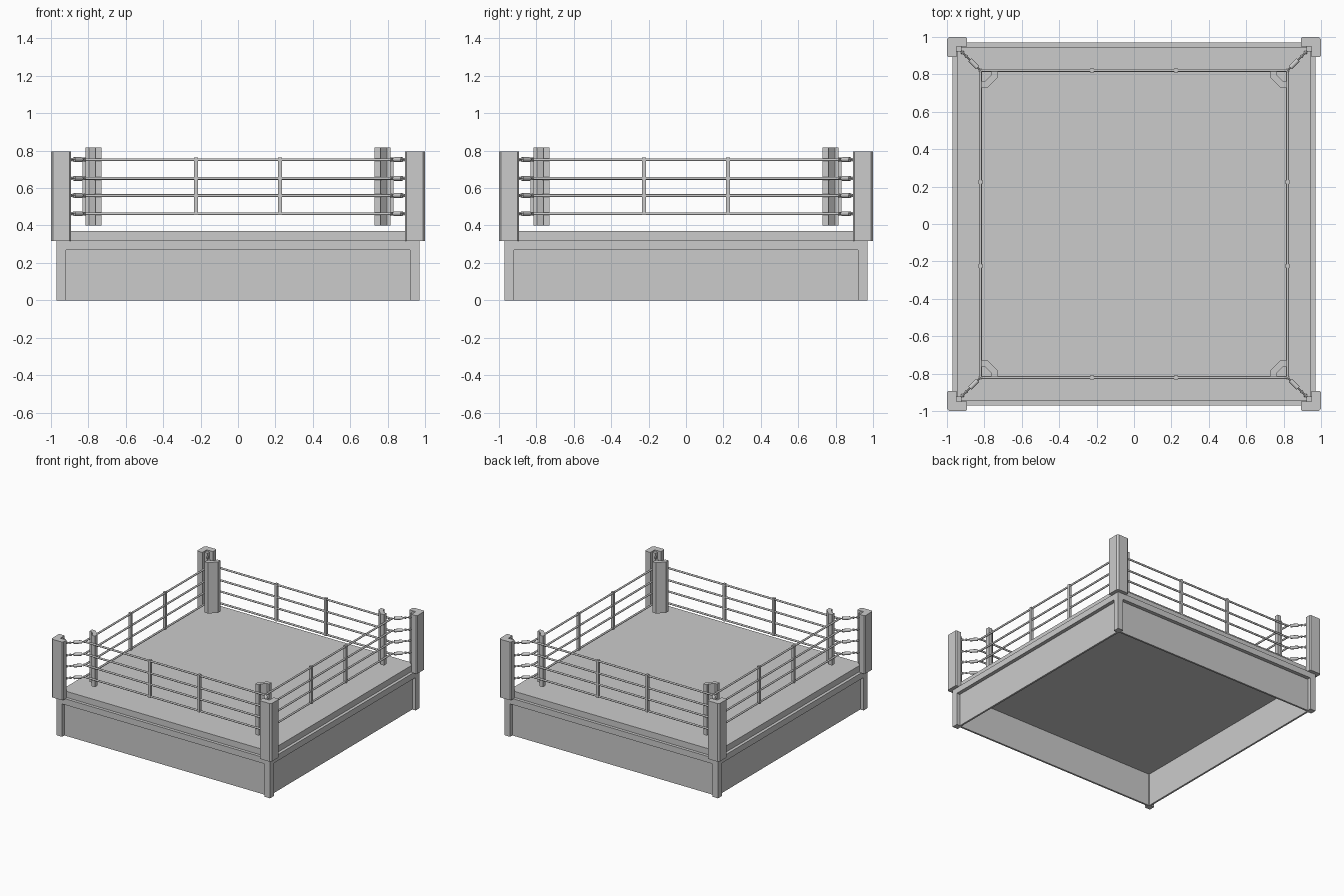
import bpy, bmesh, math
from mathutils import Vector

if "Cube" in bpy.data.objects:
    bpy.data.objects.remove(bpy.data.objects["Cube"])

CORNERS = [(1, 1), (-1, 1), (-1, -1), (1, -1)]
ROPE_Z = [0.463, 0.56, 0.652, 0.752]
ROPE_XY = 0.821


def finish(name, bm, smooth=False):
    bmesh.ops.recalc_face_normals(bm, faces=bm.faces)
    me = bpy.data.meshes.new(name)
    bm.to_mesh(me)
    bm.free()
    ob = bpy.data.objects.new(name, me)
    bpy.context.collection.objects.link(ob)
    if smooth:
        bpy.ops.object.select_all(action='DESELECT')
        ob.select_set(True)
        bpy.context.view_layer.objects.active = ob
        bpy.ops.object.shade_smooth_by_angle(angle=math.radians(40))
    return ob


def add_prism(bm, pts, z0, z1):
    vs = [bm.verts.new((x, y, z0)) for x, y in pts]
    face = bm.faces.new(vs)
    ext = bmesh.ops.extrude_face_region(bm, geom=[face], use_keep_orig=True)
    for v in ext['geom']:
        if isinstance(v, bmesh.types.BMVert):
            v.co.z = z1


def add_box(bm, x0, x1, y0, y1, z0, z1):
    add_prism(bm, [(x0, y0), (x1, y0), (x1, y1), (x0, y1)], z0, z1)


def add_rod(bm, a, b, r, sides=10):
    a, b = Vector(a), Vector(b)
    mat = (b - a).to_track_quat('Z', 'Y').to_matrix().to_4x4()
    mat.translation = (a + b) / 2
    bmesh.ops.create_cone(bm, cap_ends=True, segments=sides, radius1=r,
                          radius2=r, depth=(b - a).length, matrix=mat)


def corner_prisms(name, pts, z0, z1):
    bm = bmesh.new()
    for sx, sy in CORNERS:
        add_prism(bm, [(x * sx, y * sy) for x, y in pts], z0, z1)
    return finish(name, bm)


def block(name, h, z0, z1):
    bm = bmesh.new()
    add_box(bm, -h, h, -h, h, z0, z1)
    return finish(name, bm)


def square(a, b):
    return [(a, a), (b, a), (b, b), (a, b)]


# Platform: stepped frame with the canvas floor on top
block("platform_frame", 0.97, 0.27, 0.32)
block("canvas_floor", 0.945, 0.32, 0.37)

# Legs and recessed skirt panels, open underneath
corner_prisms("corner_legs", square(0.92, 0.97), 0, 0.27)
bm = bmesh.new()
for s in (-1, 1):
    a, b = sorted((s * 0.925, s * 0.94))
    add_box(bm, -0.93, 0.93, a, b, 0, 0.27)
    add_box(bm, a, b, -0.93, 0.93, 0, 0.27)
finish("skirt_panels", bm)

# Corner posts and the wrapped pads outside them
corner_prisms("corner_posts", square(0.922, 0.979), 0.32, 0.785)
corner_prisms("outer_post_pads",
              [(0.893, 0.95), (0.893, 0.992), (0.901, 1.0), (0.988, 1.0),
               (1.0, 0.988), (1.0, 0.901), (0.992, 0.893), (0.95, 0.893),
               (0.95, 0.95)], 0.317, 0.795)

# Pads inside the rope corners, notched at the back
corner_prisms("inner_corner_pads",
              [(0.73, 0.815), (0.73, 0.783), (0.783, 0.73), (0.815, 0.73),
               (0.815, 0.762), (0.797, 0.762), (0.762, 0.797),
               (0.762, 0.815)], 0.40, 0.818)

# Four square loops of rope
bm = bmesh.new()
for z in ROPE_Z:
    for i, (sx, sy) in enumerate(CORNERS):
        nx, ny = CORNERS[(i + 1) % 4]
        add_rod(bm, (sx * ROPE_XY, sy * ROPE_XY, z),
                (nx * ROPE_XY, ny * ROPE_XY, z), 0.0075)
finish("ropes", bm, True)

# Upright straps tying the ropes together
bm = bmesh.new()
for s in (-1, 1):
    for t in (-0.224, 0.224):
        c = s * ROPE_XY
        add_box(bm, t - 0.01, t + 0.01, c - 0.011, c + 0.011, 0.455, 0.763)
        add_box(bm, c - 0.011, c + 0.011, t - 0.01, t + 0.01, 0.455, 0.763)
finish("rope_straps", bm)

# Turnbuckles joining rope corners to posts: body, rod and end collars
bm = bmesh.new()
for sx, sy in CORNERS:
    for z in ROPE_Z:
        def at(d):
            return (sx * d, sy * d, z)
        add_rod(bm, at(0.815), at(0.93), 0.0045, 8)
        add_rod(bm, at(0.836), at(0.878), 0.013, 12)
        add_rod(bm, at(0.892), at(0.900), 0.009, 8)
        add_rod(bm, at(0.912), at(0.922), 0.010, 8)
        add_rod(bm, at(0.815), at(0.826), 0.010, 8)
finish("turnbuckles", bm, True)
